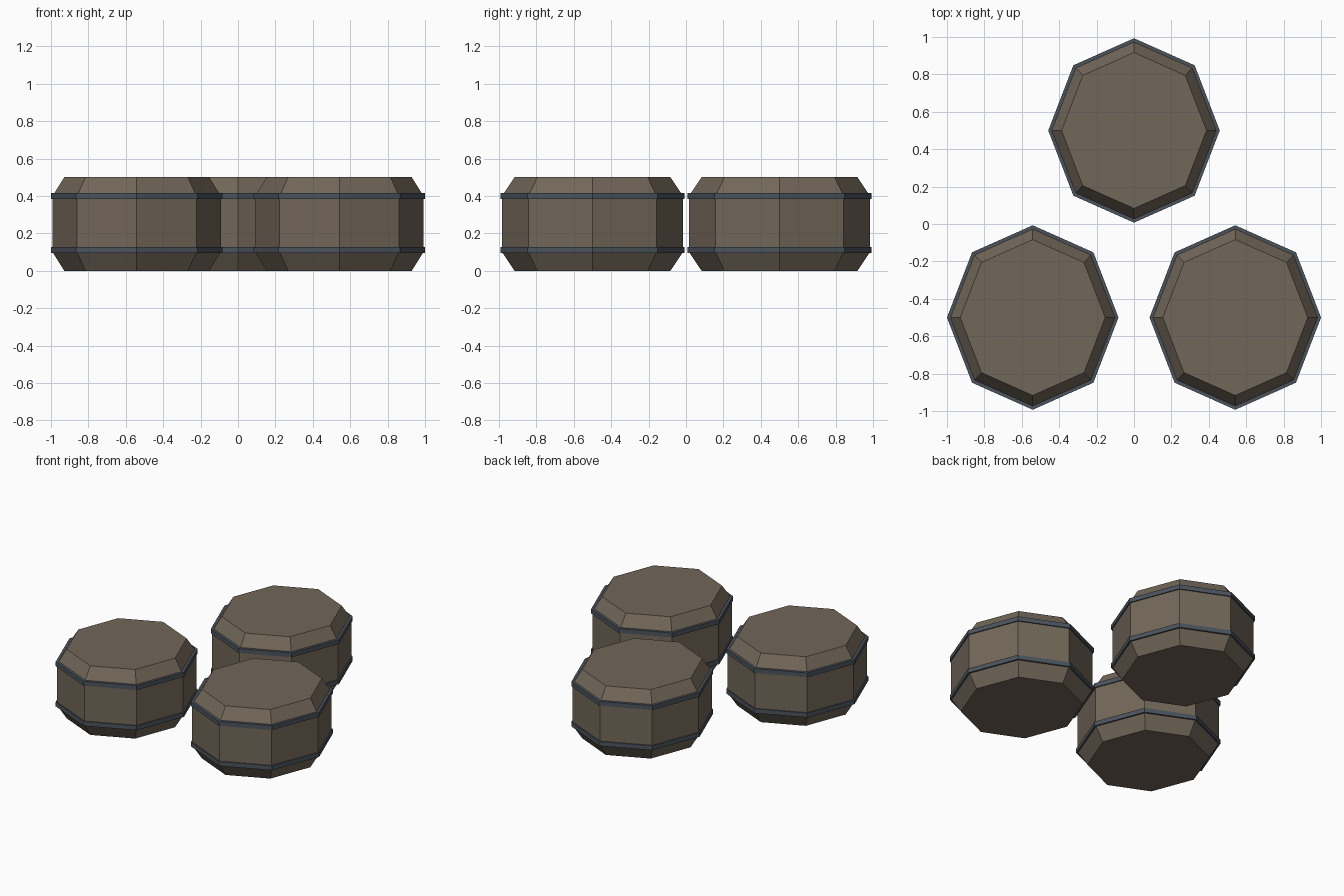
import bpy, bmesh
from math import cos, sin, pi

if "Cube" in bpy.data.objects:
    bpy.data.objects.remove(bpy.data.objects["Cube"])

SIDES = 8
RX, RY = 0.4585, 0.493   # outer hoop half-widths
BODY = 0.982             # barrel wall relative to hoop


def material(name, rgb):
    m = bpy.data.materials.new(name)
    m.diffuse_color = (*rgb, 1)
    m.use_nodes = True
    m.node_tree.nodes["Principled BSDF"].inputs["Base Color"].default_value = m.diffuse_color
    return m


wood = material("wood", (0.17, 0.135, 0.10))
iron = material("iron", (0.07, 0.088, 0.108))


def lathe(name, profile, loc, mat, closed=False):
    """Sweep (scale, z) points round an eight-sided oval."""
    bm = bmesh.new()
    rings = [[bm.verts.new((RX * s * cos(2 * pi * i / SIDES),
                            RY * s * sin(2 * pi * i / SIDES), z))
              for i in range(SIDES)] for s, z in profile]
    pairs = list(zip(rings, rings[1:]))
    if closed:
        pairs.append((rings[-1], rings[0]))
    else:
        bm.faces.new(rings[0])
        bm.faces.new(rings[-1])
    for a, b in pairs:
        for i in range(SIDES):
            j = (i + 1) % SIDES
            bm.faces.new((a[i], a[j], b[j], b[i]))
    bmesh.ops.recalc_face_normals(bm, faces=bm.faces)
    mesh = bpy.data.meshes.new(name)
    bm.to_mesh(mesh)
    bm.free()
    mesh.materials.append(mat)
    ob = bpy.data.objects.new(name, mesh)
    ob.location = loc
    bpy.context.collection.objects.link(ob)
    return ob


# Three barrels in a triangle, each with two hoops
spots = {"back": (0, 0.5), "left": (-0.5415, -0.5), "right": (0.5415, -0.5)}
for side, (x, y) in spots.items():
    lathe(f"{side}_barrel_body",
          [(0.845, 0), (BODY, 0.1), (BODY, 0.4), (0.845, 0.5)],
          (x, y, 0), wood)
    for level, z in (("lower", 0.11), ("upper", 0.401)):
        lathe(f"{side}_{level}_hoop",
              [(0.94, z - 0.016), (1, z - 0.016),
               (1, z + 0.016), (0.94, z + 0.016)],
              (x, y, 0), iron, closed=True)
